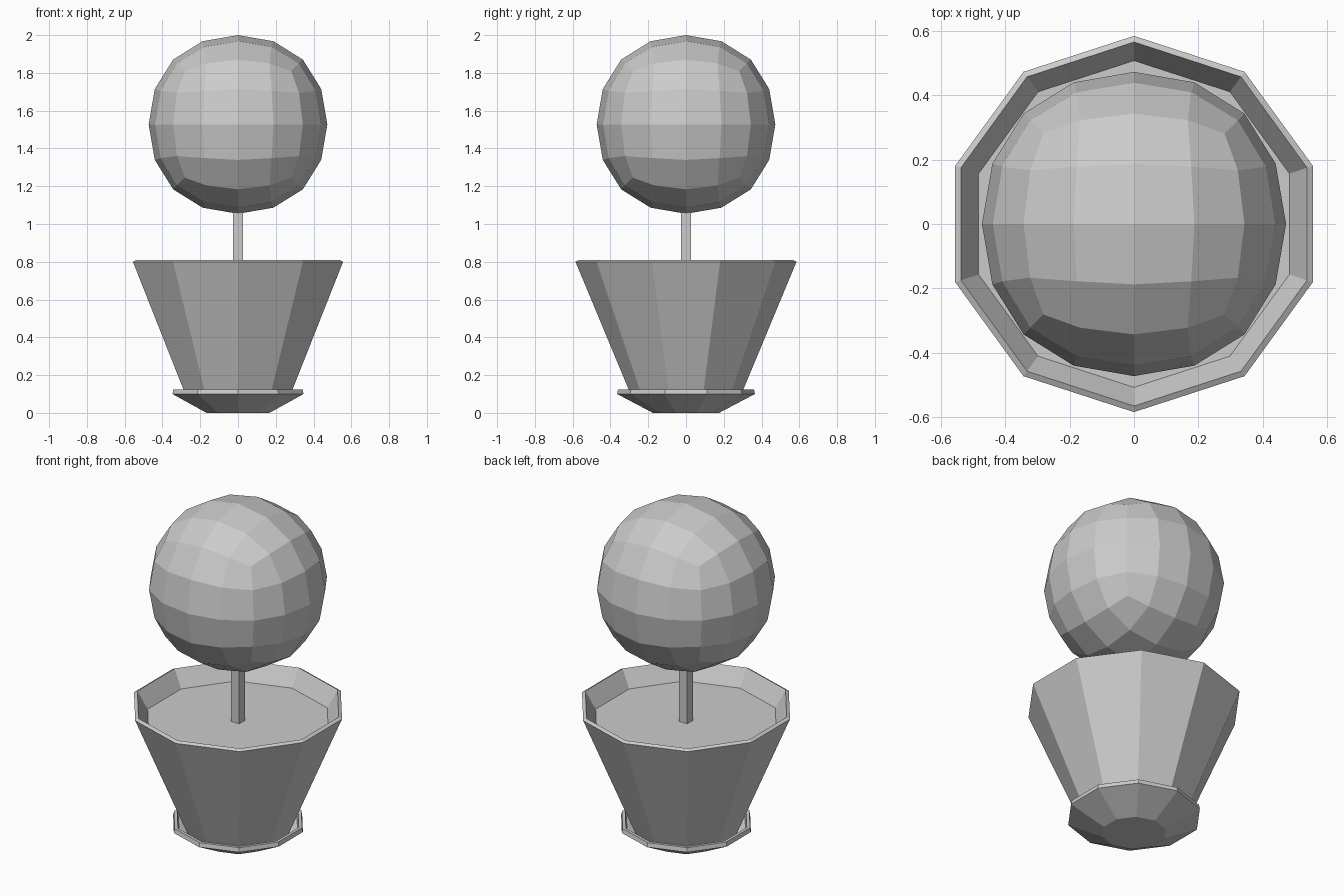
import bpy, bmesh
from math import cos, sin, pi

if "Cube" in bpy.data.objects:
    bpy.data.objects.remove(bpy.data.objects["Cube"])

SIDES = 10


def lathe(name, profile):
    """Revolve (radius, z) points into a faceted shell, capped at both ends."""
    bm = bmesh.new()
    rings = []
    for r, z in profile:
        angles = [pi / 2 + 2 * pi * i / SIDES for i in range(SIDES)]
        rings.append([bm.verts.new((r * cos(a), r * sin(a), z)) for a in angles])
    for low, high in zip(rings, rings[1:]):
        for i in range(SIDES):
            j = (i + 1) % SIDES
            bm.faces.new((low[i], low[j], high[j], high[i]))
    bm.faces.new(rings[0][::-1])
    bm.faces.new(rings[-1])
    mesh = bpy.data.meshes.new(name)
    bm.to_mesh(mesh)
    bm.free()
    obj = bpy.data.objects.new(name, mesh)
    bpy.context.collection.objects.link(obj)
    return obj


# Shallow saucer with a thin raised lip
lathe("saucer", [(0.175, 0), (0.365, 0.10), (0.36, 0.125),
                 (0.342, 0.125), (0.335, 0.10), (0.17, 0.03)])

# Tapered pot; the last ring's cap is the soil surface
lathe("pot_with_soil", [(0.275, 0.06), (0.302, 0.12), (0.585, 0.80),
                        (0.566, 0.81), (0.508, 0.71)])

# Square trunk
bpy.ops.mesh.primitive_cube_add(size=1, location=(0, 0, 0.90))
trunk = bpy.context.object
trunk.name = "trunk"
trunk.scale = (0.054, 0.054, 0.40)

# Round foliage: a subdivided cube sized to a 0.95 wide ball
bpy.ops.mesh.primitive_cube_add(size=1, location=(0, 0, 1.527))
foliage = bpy.context.object
foliage.name = "foliage_ball"
mod = foliage.modifiers.new("round", 'SUBSURF')
mod.levels = mod.render_levels = 2
bpy.ops.object.modifier_apply(modifier=mod.name)
foliage.dimensions = (0.946, 0.946, 0.946)
half = max(v.co.z for v in foliage.data.vertices)
foliage.scale = (0.473 / half,) * 3
for poly in foliage.data.polygons:
    poly.use_smooth = False
